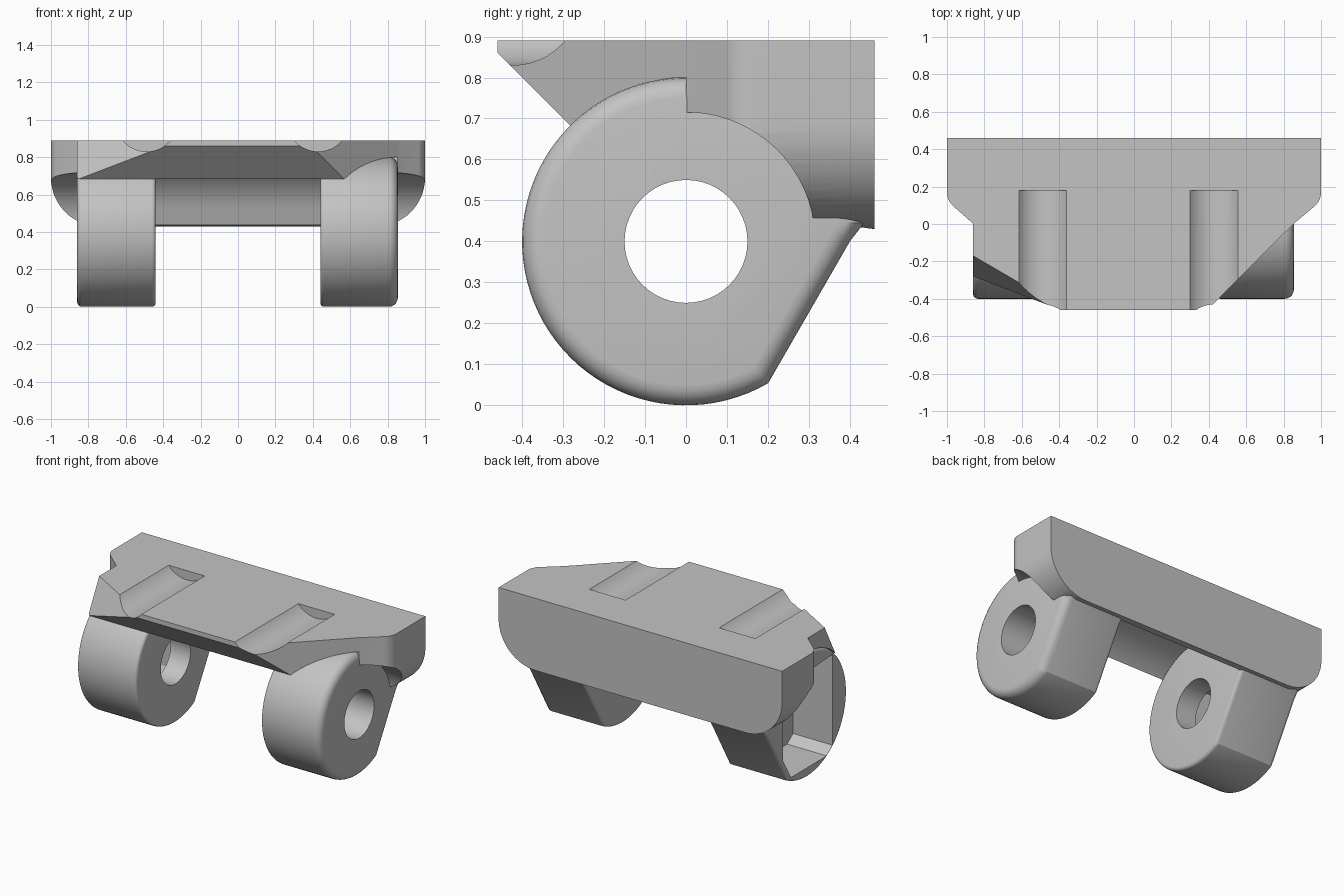
import bpy, bmesh
from math import sin, cos, pi, atan2
from mathutils import Vector

cube = bpy.data.objects.get("Cube")
if cube:
    bpy.data.objects.remove(cube, do_unlink=True)

grey = bpy.data.materials.new("plain grey")
grey.use_nodes = True
colour = (0.55, 0.55, 0.55, 1)
grey.diffuse_color = colour
grey.node_tree.nodes["Principled BSDF"].inputs["Base Color"].default_value = colour


def arc(cu, cv, r, a, b, n):
    return [(cu + r * cos(a + (b - a) * i / n), cv + r * sin(a + (b - a) * i / n))
            for i in range(n + 1)]


def prism(name, pts, axis, lo, hi, rim=None, cut=None):
    """Extrude a 2D profile along an axis; rim = (end, width) rounds that end."""
    place = {"x": lambda u, v, t: (t, u, v),
             "y": lambda u, v, t: (u, t, v),
             "z": lambda u, v, t: (u, v, t)}[axis]
    bm = bmesh.new()
    ends = [[bm.verts.new(place(u, v, t)) for u, v in pts] for t in (lo, hi)]
    caps = [bm.faces.new(e) for e in ends]
    n = len(pts)
    for i in range(n):
        j = (i + 1) % n
        bm.faces.new((ends[0][i], ends[0][j], ends[1][j], ends[1][i]))
    bmesh.ops.recalc_face_normals(bm, faces=bm.faces)
    for end, width in rim or []:
        bmesh.ops.bevel(bm, geom=list(caps[end].edges), offset=width, segments=5,
                        profile=0.5, affect="EDGES", clamp_overlap=True)
    if cut:
        point, normal = cut
        out = bmesh.ops.bisect_plane(bm, geom=bm.verts[:] + bm.edges[:] + bm.faces[:],
                                     plane_co=point, plane_no=normal, clear_outer=True)
        edges = [e for e in out["geom_cut"] if isinstance(e, bmesh.types.BMEdge)]
        bmesh.ops.contextual_create(bm, geom=edges)
        bmesh.ops.recalc_face_normals(bm, faces=bm.faces)
    mesh = bpy.data.meshes.new(name)
    bm.to_mesh(mesh)
    bm.free()
    obj = bpy.data.objects.new(name, mesh)
    mesh.materials.append(grey)
    bpy.context.collection.objects.link(obj)
    return obj


def combine(obj, other, operation):
    mod = obj.modifiers.new("combine", "BOOLEAN")
    mod.operation, mod.object, mod.solver = operation, other, "EXACT"
    bpy.context.view_layer.objects.active = obj
    bpy.ops.object.modifier_apply(modifier=mod.name)
    bpy.data.objects.remove(other, do_unlink=True)


def smooth(obj):
    bpy.ops.object.select_all(action="DESELECT")
    obj.select_set(True)
    bpy.context.view_layer.objects.active = obj
    bpy.ops.object.shade_smooth_by_angle(angle=pi / 6)


TOP, BACK, PIN, R = 0.89, 0.46, 0.4, 0.4

# Mounting plate: side profile with sloped nose and round barrel clearance
under = arc(0, PIN, R, 3 * pi / 4, atan2(0.12, 0.385), 40)
plate = prism("mounting_plate", [(-BACK, TOP), (-BACK, 0.86)] + under
              + [(0.41, 0.437), (BACK, 0.43), (BACK, TOP)], "x", -0.86, 0.855)

# Scooped end blocks
scoop = arc(0, PIN, 0.315, pi / 2, atan2(0.05, 0.31), 24)
for lo, hi in ((-1, -0.8), (0.8, 1)):
    end = prism("end_block", [(0, TOP)] + scoop + [(BACK, 0.445), (BACK, TOP)], "x", lo, hi)
    combine(plate, end, "UNION")

# Plan outline, with the leaning chamfer on one front corner
a, b, c = Vector((-0.86, -0.17, TOP)), Vector((-0.62, -0.31, TOP)), Vector((-0.86, -0.28, 0.68))
lean = (b - a).cross(c - a).normalized()
if lean.y > 0:
    lean = -lean
shoulder = arc(0.9, 0.17, 0.1, -pi / 4, 0, 6)
plan = ([(-0.86, -0.6), (0.25, -0.6), (0.855, 0.002)] + shoulder + [(1, 0.6), (-1, 0.6)]
        + [(-x, y) for x, y in reversed(shoulder)] + [(-0.86, 0.002)])
outline = prism("plan_outline", plan, "z", 0.2, TOP, cut=(a, lean))
combine(plate, outline, "INTERSECT")

# Large rounded lower corners
corner = arc(0.74, 0.69, 0.26, -pi / 2, 0, 16)
silhouette = corner + [(1, 1.2), (-1, 1.2)] + [(-x, z) for x, z in reversed(corner)]
combine(plate, prism("corner_outline", silhouette, "y", -0.7, 0.7), "INTERSECT")

# Shallow round grooves across the top
for x in (-0.488, 0.428):
    groove = prism("groove", arc(x, 0.997, 0.167, 0, 2 * pi * 47 / 48, 47), "y", -0.8, 0.18)
    combine(plate, groove, "DIFFERENCE")
smooth(plate)

# Hinge knuckles: round barrels with a flat back web and a pin hole
start = atan2(0.12, 0.385)
stop = 2 * pi + atan2(0.055 - PIN, 0.2)
barrel = arc(0, PIN, R, start, stop, 72) + [(0.4, 0.4), (0.435, 0.445)]
for name, lo, hi, rim in (("right_knuckle", -0.86, -0.44, [(0, 0.025), (1, 0.02)]),
                          ("left_knuckle", 0.44, 0.855, [(1, 0.05), (0, 0.02)])):
    knuckle = prism(name, barrel, "x", lo, hi, rim)
    hole = prism("pin_hole", arc(0, PIN, 0.15, 0, 2 * pi * 47 / 48, 47), "x", lo - 0.1, hi + 0.1)
    combine(knuckle, hole, "DIFFERENCE")
    if lo < 0:
        # Open pocket on the outer side
        pocket = [(-0.25, 0.11), (-0.19, 0.065), (0.17, 0.065), (0.25, 0.2),
                  (0.25, 0.66), (-0.25, 0.69)]
        combine(knuckle, prism("pocket", pocket, "x", -1, -0.58), "DIFFERENCE")
    smooth(knuckle)
